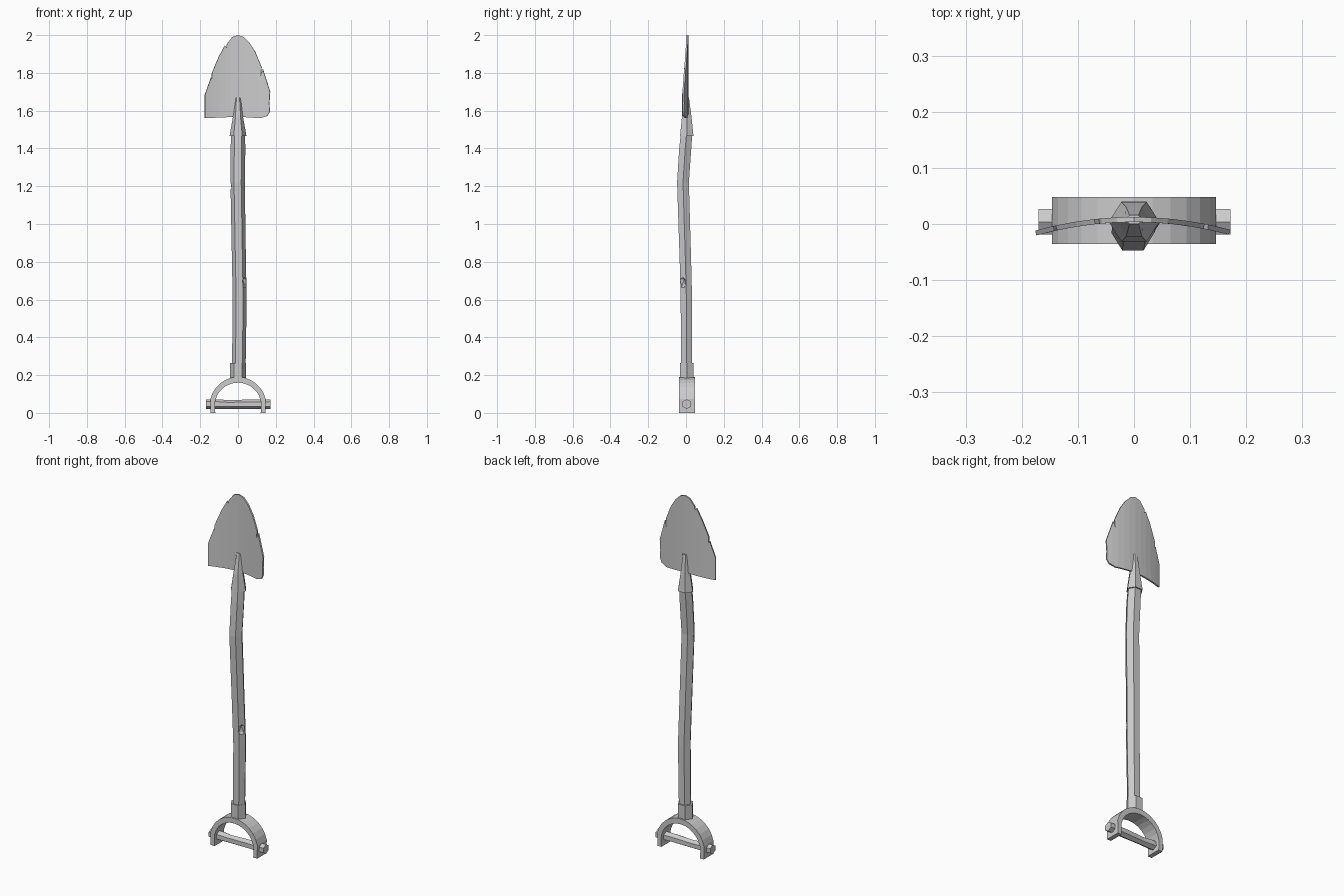
import bpy, bmesh, math
from mathutils import Vector

if "Cube" in bpy.data.objects:
    bpy.data.objects.remove(bpy.data.objects["Cube"], do_unlink=True)

GREY = (0.6, 0.6, 0.6, 1)
metal = bpy.data.materials.new("plain grey")
metal.use_nodes = True
metal.diffuse_color = GREY
metal.node_tree.nodes["Principled BSDF"].inputs["Base Color"].default_value = GREY


def make(name, bm):
    bmesh.ops.recalc_face_normals(bm, faces=bm.faces)
    mesh = bpy.data.meshes.new(name)
    bm.to_mesh(mesh)
    bm.free()
    mesh.materials.append(metal)
    ob = bpy.data.objects.new(name, mesh)
    bpy.context.collection.objects.link(ob)
    return ob


def loft(name, sections, axis="z", turn=0):
    """Six-sided tube through sections of (along, centre a, centre b, radius a, radius b)."""
    bm = bmesh.new()
    rings = []
    for t, ca, cb, ra, rb in sections:
        ring = []
        for i in range(6):
            ang = turn + i * math.pi / 3
            a, b = ca + ra * math.cos(ang), cb + rb * math.sin(ang)
            ring.append(bm.verts.new((a, b, t) if axis == "z" else (t, a, b)))
        rings.append(ring)
    for low, high in zip(rings, rings[1:]):
        for i in range(6):
            j = (i + 1) % 6
            bm.faces.new((low[i], low[j], high[j], high[i]))
    bm.faces.new(rings[0])
    bm.faces.new(rings[-1])
    return make(name, bm)


def apply_modifiers(ob):
    graph = bpy.context.evaluated_depsgraph_get()
    mesh = bpy.data.meshes.new_from_object(ob.evaluated_get(graph))
    ob.modifiers.clear()
    ob.data = mesh


# Blade: ragged outline, sliced lengthwise, bowed and thickened
outline = [(-.175, 1.56), (-.175, 1.685), (-.143, 1.775), (-.139, 1.765), (-.138, 1.8),
           (-.102, 1.885), (-.07, 1.945), (-.062, 1.935), (-.058, 1.955), (-.03, 1.99),
           (0, 2), (.03, 1.99), (.06, 1.96), (.092, 1.91), (.125, 1.83), (.121, 1.785),
           (.132, 1.82), (.17, 1.7), (.166, 1.64), (.168, 1.595), (.155, 1.572),
           (.12, 1.56), (0, 1.568)]
bm = bmesh.new()
bm.faces.new([bm.verts.new((x, 0, z)) for x, z in outline])
for i in range(-4, 5):
    bmesh.ops.bisect_plane(bm, geom=bm.verts[:] + bm.edges[:] + bm.faces[:],
                           plane_co=(i * .035, 0, 0), plane_no=(1, 0, 0))
for v in bm.verts:
    v.co.y = .008 - .024 * (abs(v.co.x) / .175) ** 2
blade = make("blade", bm)
solid = blade.modifiers.new("thickness", "SOLIDIFY")
solid.thickness = .009
solid.offset = 0
apply_modifiers(blade)

# Socket and bent wooden shaft
loft("blade_socket", [(1.465, 0, .004, .045, .041), (1.56, 0, .004, .028, .03),
                      (1.67, 0, .008, .016, .009)])
shaft = loft("shaft", [(.22, .004, .003, .036, .033), (.6, .009, .002, .037, .035),
                       (.8, .005, -.003, .037, .035), (1.22, -.002, -.016, .038, .036),
                       (1.4, 0, -.004, .039, .037), (1.48, 0, .003, .037, .035)])

# Chips cut out of the shaft
for pos, size in [((.043, -.022, .69), .024), ((-.045, -.016, 1.2), .014),
                  ((-.046, -.02, 1.36), .014), ((-.02, .05, .42), .018)]:
    bm = bmesh.new()
    bmesh.ops.create_icosphere(bm, subdivisions=1, radius=size)
    for v in bm.verts:
        v.co = Vector((v.co.x, v.co.y, v.co.z * 1.6)) + Vector(pos)
    cutter = make("chip_cutter", bm)
    cutter.hide_render = True
    cut = shaft.modifiers.new("chip", "BOOLEAN")
    cut.operation = "DIFFERENCE"
    cut.object = cutter
    apply_modifiers(shaft)
    bpy.data.objects.remove(cutter, do_unlink=True)

# Collar joining the shaft to the yoke
loft("collar", [(.17, 0, .004, .043, .042), (.265, 0, .004, .043, .042)])

# Arched yoke: outer and inner arcs swept across the depth
bm = bmesh.new()
steps = 14
rows = []
for i in range(steps + 1):
    ang = math.pi * i / steps
    c, s = math.cos(ang), math.sin(ang)
    foot = .005 if i in (0, steps) else 0
    rows.append([bm.verts.new((x, y, z)) for x, z, y in (
        ((.15 - foot) * c, .04 + .15 * s, -.036), ((.15 - foot) * c, .04 + .15 * s, .048),
        (.123 * c, .04 + .12 * s, .048), (.123 * c, .04 + .12 * s, -.036))])
feet = [[bm.verts.new((math.copysign(x, side), y, 0)) for x, y in
         ((.145, -.036), (.145, .048), (.12, .048), (.12, -.036))] for side in (1, -1)]
rows = [feet[0]] + rows + [feet[1]]
for a, b in zip(rows, rows[1:]):
    for k in range(4):
        m = (k + 1) % 4
        bm.faces.new((a[k], a[m], b[m], b[k]))
bm.faces.new(rows[0])
bm.faces.new(rows[-1])
make("yoke", bm)

# Hand grip with its projecting hexagonal ends
loft("grip", [(-.17, .004, .046, .026, .026), (-.1, .004, .046, .026, .026),
              (-.05, .004, .044, .022, .023), (.06, .004, .046, .025, .025),
              (.172, .004, .046, .026, .026)], axis="x", turn=math.pi / 6)
